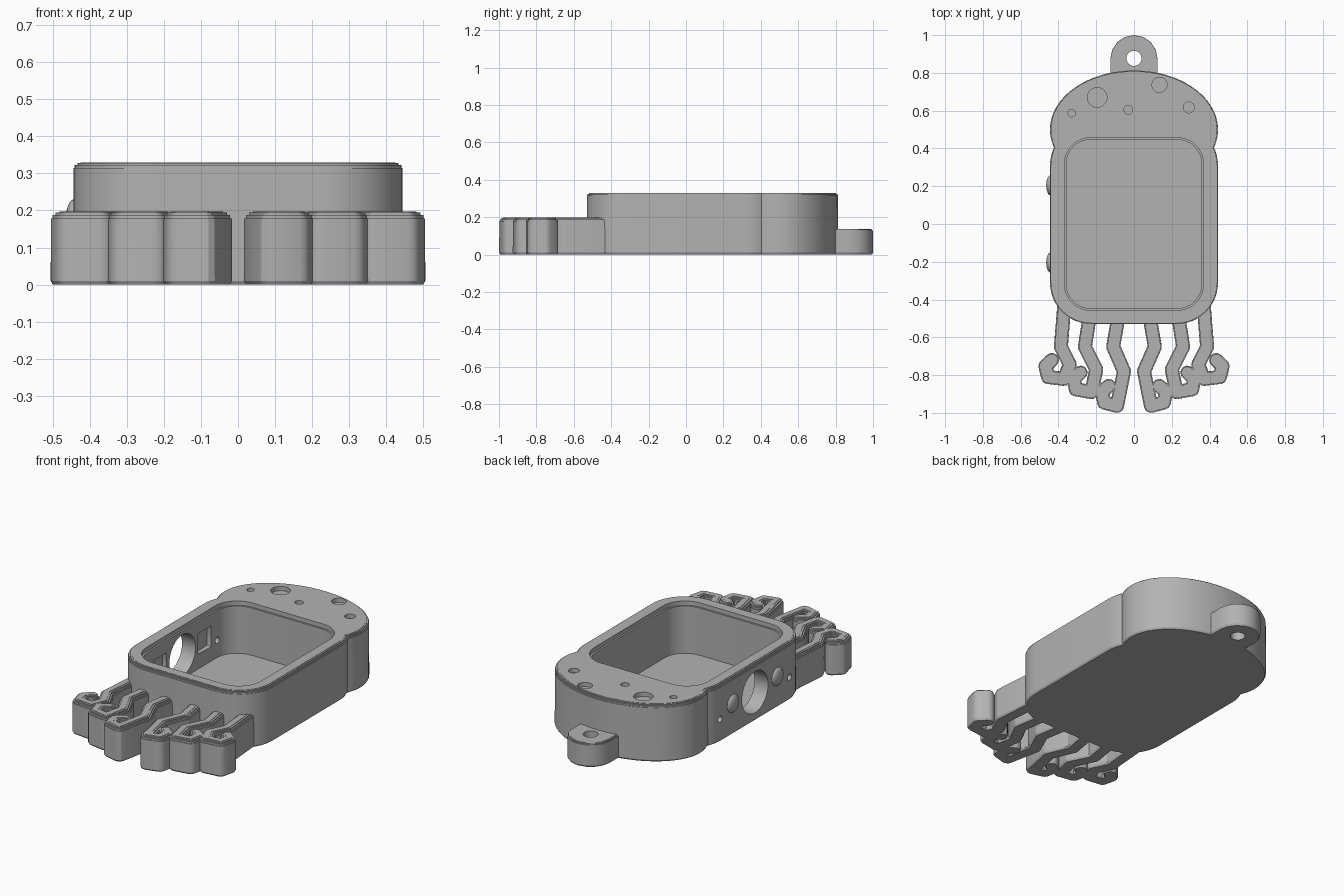
import bpy, bmesh
from math import pi, sin, cos, atan2
from mathutils import Vector

if "Cube" in bpy.data.objects:
    bpy.data.objects.remove(bpy.data.objects["Cube"], do_unlink=True)

grey = bpy.data.materials.new("light grey plastic")
grey.use_nodes = True
colour = (0.45, 0.45, 0.45, 1)
grey.diffuse_color = colour
grey.node_tree.nodes["Principled BSDF"].inputs["Base Color"].default_value = colour


def finish(bm, name):
    bmesh.ops.recalc_face_normals(bm, faces=bm.faces)
    mesh = bpy.data.meshes.new(name)
    bm.to_mesh(mesh)
    bm.free()
    mesh.materials.append(grey)
    ob = bpy.data.objects.new(name, mesh)
    bpy.context.collection.objects.link(ob)
    return ob


def loft(name, outline, levels):
    """Stack outline(inset) at each (inset, z) level into a closed solid."""
    bm = bmesh.new()
    rings = [[bm.verts.new((x, y, z)) for x, y in outline(inset)] for inset, z in levels]
    n = len(rings[0])
    for a, b in zip(rings, rings[1:]):
        for i in range(n):
            j = (i + 1) % n
            bm.faces.new((a[i], a[j], b[j], b[i]))
    bm.faces.new(rings[0][::-1])
    bm.faces.new(rings[-1])
    return finish(bm, name)


def terraced(top, radius, steps):
    """Levels with a small bottom chamfer and a stepped, rounded top edge."""
    levels = [(0.006, 0), (0, 0.01)]
    for k in range(steps):
        a = pi / 2 * (k + 0.5) / steps
        z = top - radius + radius * sin(pi / 2 * (k + 1) / steps)
        inset = radius * (1 - cos(a))
        levels += [(inset, levels[-1][1] if k else top - radius), (inset, z)]
    return levels


def rounded_rect(hx, hy, r, seg=12):
    def outline(inset):
        pts = []
        for q, (sx, sy) in enumerate(((1, 1), (-1, 1), (-1, -1), (1, -1))):
            for k in range(seg + 1):
                a = pi / 2 * (q + k / seg)
                pts.append((sx * (hx - r) + (r - inset) * cos(a),
                            sy * (hy - r) + (r - inset) * sin(a)))
        return pts
    return outline


def ellipse(cx, cy, rx, ry, seg=32):
    return lambda inset: [(cx + (rx - inset) * cos(2 * pi * k / seg),
                           cy + (ry - inset) * sin(2 * pi * k / seg)) for k in range(seg)]


def ribbon(path, width):
    """Outline of a thick bent line with round outer corners and ends."""
    pts = [Vector(p) for p in path]
    loop = pts + pts[-2:0:-1]

    def outline(inset):
        w, out = width - inset, []
        for i, p in enumerate(loop):
            d0 = (p - loop[i - 1]).normalized()
            d1 = (loop[(i + 1) % len(loop)] - p).normalized()
            dot = d0.dot(d1)
            turn = pi if dot < -0.999 else atan2(d0.x * d1.y - d0.y * d1.x, dot)
            start = atan2(-d0.x, d0.y)
            if turn > 0:
                n = 8 if turn > 3 else 3
                out += [(p.x + w * cos(start + turn * k / n),
                         p.y + w * sin(start + turn * k / n)) for k in range(n + 1)]
            else:
                a, r = start + turn / 2, w / cos(turn / 2)
                out.append((p.x + r * cos(a), p.y + r * sin(a)))
        return out
    return outline


def combine(target, other, operation):
    mod = target.modifiers.new("join", "BOOLEAN")
    mod.operation, mod.object, mod.solver = operation, other, "EXACT"
    bpy.context.view_layer.objects.active = target
    bpy.ops.object.modifier_apply(modifier=mod.name)
    bpy.data.objects.remove(other, do_unlink=True)


def side_prism(name, outline, x0, x1, y, z):
    """Prism running along x, placed on the side wall."""
    ob = loft(name, outline, [(0, 0), (0, x1 - x0)])
    for v in ob.data.vertices:
        a, b, c = v.co
        v.co = (x0 + c, y + a, z + b)
    return ob


# Case: rounded body, domed head and hanging tab
TOP = 0.33
case = loft("case", rounded_rect(0.445, 0.53, 0.22), terraced(TOP, 0.025, 4))
combine(case, loft("head", ellipse(0, 0.5, 0.445, 0.313, 64), terraced(TOP, 0.025, 4)), "UNION")
tab_path = [(0, 0.72), (0, 0.875)]
combine(case, loft("tab", ribbon(tab_path, 0.125), terraced(0.137, 0.016, 3)), "UNION")

# Screen opening: wide lip, then the deep cavity
for name, grow, bottom in (("lip", 0.01, TOP - 0.025), ("cavity", 0, 0.03)):
    shape = rounded_rect(0.358 + grow, 0.447 + grow, 0.13 + grow)
    combine(case, loft(name, shape, [(0, bottom), (0, 0.5)]), "DIFFERENCE")

# Tab hole and shallow round spots on the head
combine(case, loft("tab_hole", ellipse(0, 0.877, 0.04, 0.04), [(0, -0.1), (0, 0.3)]), "DIFFERENCE")
for x, y, r in ((-0.195, 0.67, 0.052), (0.135, 0.737, 0.04), (0.29, 0.617, 0.029),
                (-0.33, 0.587, 0.02), (-0.03, 0.605, 0.023)):
    combine(case, loft("spot", ellipse(x, y, r, r), [(0, TOP - 0.025), (0, 0.5)]), "DIFFERENCE")

# Side wall: large port, small holes and inner pockets behind the buttons
WALL = (-0.6, -0.3)
combine(case, side_prism("port", ellipse(0, 0, 0.12, 0.12, 48), *WALL, 0, 0.165), "DIFFERENCE")
for s in (-1, 1):
    combine(case, side_prism("pin_hole", ellipse(0, 0, 0.018, 0.018), *WALL, s * 0.32, 0.13), "DIFFERENCE")
    square = rounded_rect(0.06, 0.06, 0.004, 2)
    combine(case, side_prism("pocket", square, -0.385, -0.3, s * 0.205, 0.175), "DIFFERENCE")
parts = [case]

# Domed buttons
for s, end in ((-1, "front"), (1, "back")):
    bm = bmesh.new()
    bmesh.ops.create_uvsphere(bm, u_segments=24, v_segments=12, radius=0.052)
    bmesh.ops.scale(bm, vec=(0.42, 1, 1), verts=bm.verts)
    bmesh.ops.translate(bm, vec=(-0.443, s * 0.205, 0.178), verts=bm.verts)
    parts.append(finish(bm, end + "_button"))

# Hooked tentacles, mirrored left and right
PATHS = {
    "outer": [(0.37, -0.44), (0.387, -0.65), (0.34, -0.745), (0.37, -0.82),
              (0.455, -0.81), (0.469, -0.752), (0.435, -0.72)],
    "middle": [(0.235, -0.49), (0.26, -0.65), (0.2, -0.77), (0.225, -0.89),
               (0.308, -0.875), (0.319, -0.817), (0.283, -0.787)],
    "inner": [(0.083, -0.49), (0.11, -0.65), (0.053, -0.78), (0.09, -0.963),
              (0.158, -0.945), (0.169, -0.887), (0.133, -0.857)],
}
for name, path in PATHS.items():
    for side, s in (("left", 1), ("right", -1)):
        outline = ribbon([(s * x, y) for x, y in path], 0.037)
        parts.append(loft(f"{side}_{name}_tentacle", outline, terraced(0.197, 0.03, 4)))

# Smooth shading with sharp edges kept
bpy.ops.object.select_all(action="DESELECT")
for ob in parts:
    ob.select_set(True)
bpy.context.view_layer.objects.active = case
bpy.ops.object.shade_smooth_by_angle()
